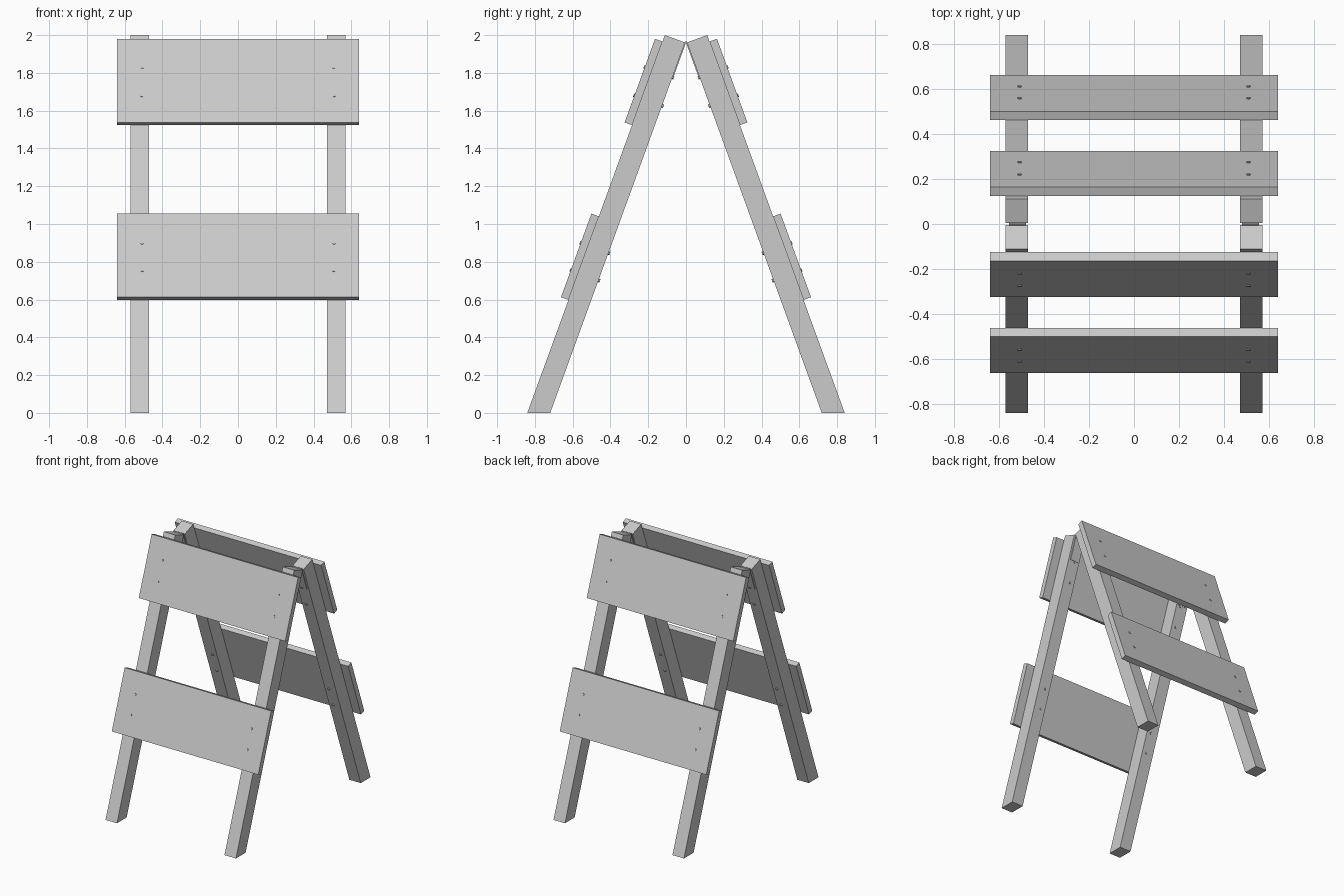
import bpy, bmesh
from math import sin, cos, radians
from mathutils import Vector

if "Cube" in bpy.data.objects:
    bpy.data.objects.remove(bpy.data.objects["Cube"])

A = radians(20)            # lean of each frame
TOP_Y, TOP_Z = 0.005, 1.961  # inner top corner of a leg
LEG, BOARD = 0.114, 0.042    # leg depth, board thickness


def place(t, n, s):
    """t = distance down the leg, n = distance outward, s = back (+1) / front (-1)."""
    return s * (TOP_Y + t * sin(A) + n * cos(A)), TOP_Z - t * cos(A) + n * sin(A)


def finish(name, bm):
    bmesh.ops.recalc_face_normals(bm, faces=bm.faces)
    me = bpy.data.meshes.new(name)
    bm.to_mesh(me)
    bm.free()
    ob = bpy.data.objects.new(name, me)
    bpy.context.collection.objects.link(ob)
    return ob


def prism(name, x0, x1, profile, s):
    """Extrude a (t, n) profile along x."""
    bm = bmesh.new()
    f = bm.faces.new([bm.verts.new((x0, *place(t, n, s))) for t, n in profile])
    ext = bmesh.ops.extrude_face_region(bm, geom=[f])
    verts = [v for v in ext["geom"] if isinstance(v, bmesh.types.BMVert)]
    bmesh.ops.translate(bm, verts=verts, vec=(x1 - x0, 0, 0))
    return finish(name, bm)


def rect(t0, t1, n0, n1):
    return [(t0, n0), (t1, n0), (t1, n1), (t0, n1)]


def rod(name, a, b, r, sides):
    a, b = Vector(a), Vector(b)
    bm = bmesh.new()
    bmesh.ops.create_cone(bm, cap_ends=True, segments=sides, radius1=r, radius2=r,
                          depth=(b - a).length)
    ob = finish(name, bm)
    ob.location = (a + b) / 2
    ob.rotation_euler = (b - a).to_track_quat('Z', 'Y').to_euler()


for s, end in ((-1, "front"), (1, "back")):
    # two wide boards
    for part, t0 in (("upper", 0.036), ("lower", 1.021)):
        prism(f"{end}_{part}_board", -0.64, 0.64,
              rect(t0, t0 + 0.471, LEG, LEG + BOARD), s)
    for m, side in ((-1, "left"), (1, "right")):
        # leg, with the foot cut level with the ground
        foot_in = TOP_Z / cos(A)
        foot_out = (TOP_Z + LEG * sin(A)) / cos(A)
        prism(f"{end}_{side}_leg", m * 0.47, m * 0.57,
              [(0, 0), (foot_in, 0), (foot_out, LEG), (0, LEG)], s)
        # hinge leaf on the inner face
        prism(f"{end}_{side}_hinge_leaf", m * 0.48, m * 0.555, rect(0.0, 0.19, -0.005, 0), s)
        # bolts with heads outside and nuts inside
        for i, t in enumerate((0.196, 0.356, 1.186, 1.34)):
            x, face = m * 0.508, LEG + BOARD
            rod(f"{end}_{side}_bolt_head_{i}", (x, *place(t, face - 0.004, s)),
                (x, *place(t, face + 0.005, s)), 0.009, 8)
            rod(f"{end}_{side}_nut_{i}", (x, *place(t, 0.004, s)),
                (x, *place(t, -0.008, s)), 0.010, 6)

# hinge pins between the frames
for m, side in ((-1, "left"), (1, "right")):
    rod(f"{side}_hinge_pin", (m * 0.48, 0, TOP_Z), (m * 0.555, 0, TOP_Z), 0.007, 8)
